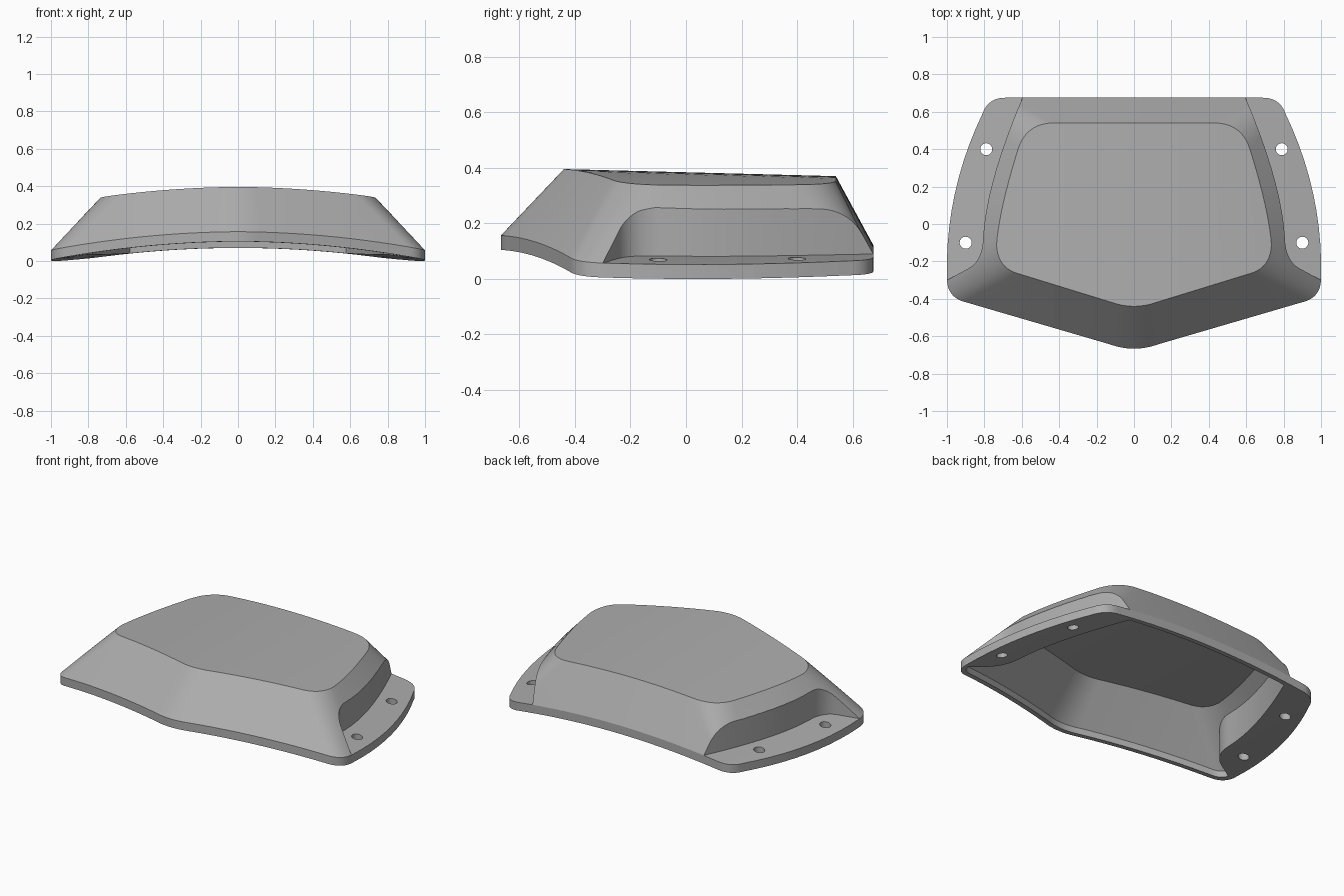
import bpy
import bmesh
from mathutils import Vector

cube = bpy.data.objects.get("Cube")
if cube:
    bpy.data.objects.remove(cube, do_unlink=True)

RIM = 0.052       # flange thickness
HEIGHT = 0.297    # top face above the underside
WALL = 0.03


def bezier(a, b, c, n=10):
    a, b, c = Vector(a), Vector(b), Vector(c)
    return [a * (1 - t) ** 2 + b * 2 * t * (1 - t) + c * t * t
            for t in (i / n for i in range(n + 1))]


def flip(points):
    return [Vector((-p.x, p.y)) for p in reversed(points)]


def outline(nose, corner, side, back):
    """Symmetric closed outline from four curves on the left half."""
    half = bezier(*nose) + bezier(*corner)
    half += bezier(*side)[1:] + bezier(*back)[1:]
    return half + flip(half)[:-1]


def inset(points, d):
    """Move a counter-clockwise outline inwards by d."""
    result = []
    for i, p in enumerate(points):
        u = (p - points[i - 1]).normalized()
        v = (points[(i + 1) % len(points)] - p).normalized()
        n = Vector((-u.y - v.y, u.x + v.x)).normalized()
        result.append(p + n * d / max(0.4, n.dot(Vector((-u.y, u.x)))))
    return result


def loft(name, rings):
    """Solid through a stack of (outline, height) rings."""
    bm = bmesh.new()
    loops = [[bm.verts.new((p.x, p.y, z)) for p in pts] for pts, z in rings]
    for low, high in zip(loops, loops[1:]):
        for i in range(len(low)):
            j = (i + 1) % len(low)
            bm.faces.new((low[i], low[j], high[j], high[i]))
    bm.faces.new(list(reversed(loops[0])))
    bm.faces.new(loops[-1])
    bmesh.ops.recalc_face_normals(bm, faces=bm.faces)
    mesh = bpy.data.meshes.new(name)
    bm.to_mesh(mesh)
    bm.free()
    obj = bpy.data.objects.new(name, mesh)
    bpy.context.collection.objects.link(obj)
    return obj


def cut(obj, cutter):
    """Subtract the cutter, bake the result and drop the cutter."""
    cutter.hide_render = True
    mod = obj.modifiers.new("cut", 'BOOLEAN')
    mod.operation = 'DIFFERENCE'
    mod.solver = 'EXACT'
    mod.object = cutter
    graph = bpy.context.evaluated_depsgraph_get()
    graph.update()
    mesh = bpy.data.meshes.new_from_object(obj.evaluated_get(graph))
    obj.modifiers.clear()
    obj.data = mesh
    bpy.data.objects.remove(cutter, do_unlink=True)


# Outlines of the foot and of the top face
foot = outline(((0, -.667), (.06, -.667), (.13, -.643)),
               ((.91, -.415), (1, -.39), (1, -.29)),
               ((1, -.29), (1.012, .17), (.81, .59)),
               ((.81, .59), (.78, .675), (.69, .675)))
top = outline(((0, -.44), (.05, -.44), (.1, -.425)),
              ((.62, -.265), (.73, -.235), (.735, -.11)),
              ((.735, -.11), (.72, .08), (.62, .4)),
              ((.62, .4), (.575, .54), (.43, .54)))

# Side pocket that leaves the mounting flange
pocket = [Vector((1.2, -.4)), Vector((1.2, .78))]
pocket += bezier((.55, .78), (.79, .25), (.807, -.08))
pocket += bezier((.807, -.08), (.81, -.19), (.88, -.235))[1:]
pocket.append(Vector((1, -.3)))
pockets = (pocket, flip(pocket))

# Outer body and inner cavity
cover = loft("cover_shell", [(foot, 0), (foot, RIM), (top, HEIGHT)])
rim = inset(foot, WALL)
cavity = loft("cavity", [(rim, -.05), (rim, RIM - .012),
                         (inset(top, .012), HEIGHT - WALL)])
for shape in pockets:
    cut(cover, loft("pocket", [(shape, RIM), (shape, 1)]))
    wide = inset(shape, -WALL)
    cut(cavity, loft("pocket_backing", [(wide, -.5), (wide, 1)]))
cut(cover, cavity)

# Bolt holes
for side in (-1, 1):
    for x, y in ((.79, .4), (.9, -.1)):
        bpy.ops.mesh.primitive_cylinder_add(vertices=32, radius=.032, depth=.4,
                                            location=(side * x, y, 0))
        cut(cover, bpy.context.object)

# Slice lengthwise, then bend the whole shell into its shallow arch
bm = bmesh.new()
bm.from_mesh(cover.data)
for i in range(-15, 16):
    geom = list(bm.verts) + list(bm.edges) + list(bm.faces)
    bmesh.ops.bisect_plane(bm, geom=geom, dist=1e-5,
                           plane_co=(i / 16, 0, 0), plane_no=(1, 0, 0))
bmesh.ops.remove_doubles(bm, verts=bm.verts, dist=1e-5)
for v in bm.verts:
    v.co.z += .0877 - .09 * v.co.x ** 2 - .026 * v.co.y
lowest = min(v.co.z for v in bm.verts)
for v in bm.verts:
    v.co.z -= lowest
bm.to_mesh(cover.data)
bm.free()

# Plain grey material
grey = bpy.data.materials.new("plain_grey")
grey.use_nodes = True
colour = (.42, .42, .42, 1)
grey.diffuse_color = colour
for node in grey.node_tree.nodes:
    if node.type == 'BSDF_PRINCIPLED':
        node.inputs["Base Color"].default_value = colour
cover.data.materials.clear()
cover.data.materials.append(grey)
for face in cover.data.polygons:
    face.material_index = 0

bpy.ops.object.select_all(action='DESELECT')
cover.select_set(True)
bpy.context.view_layer.objects.active = cover
bpy.ops.object.shade_smooth_by_angle(angle=.44)
